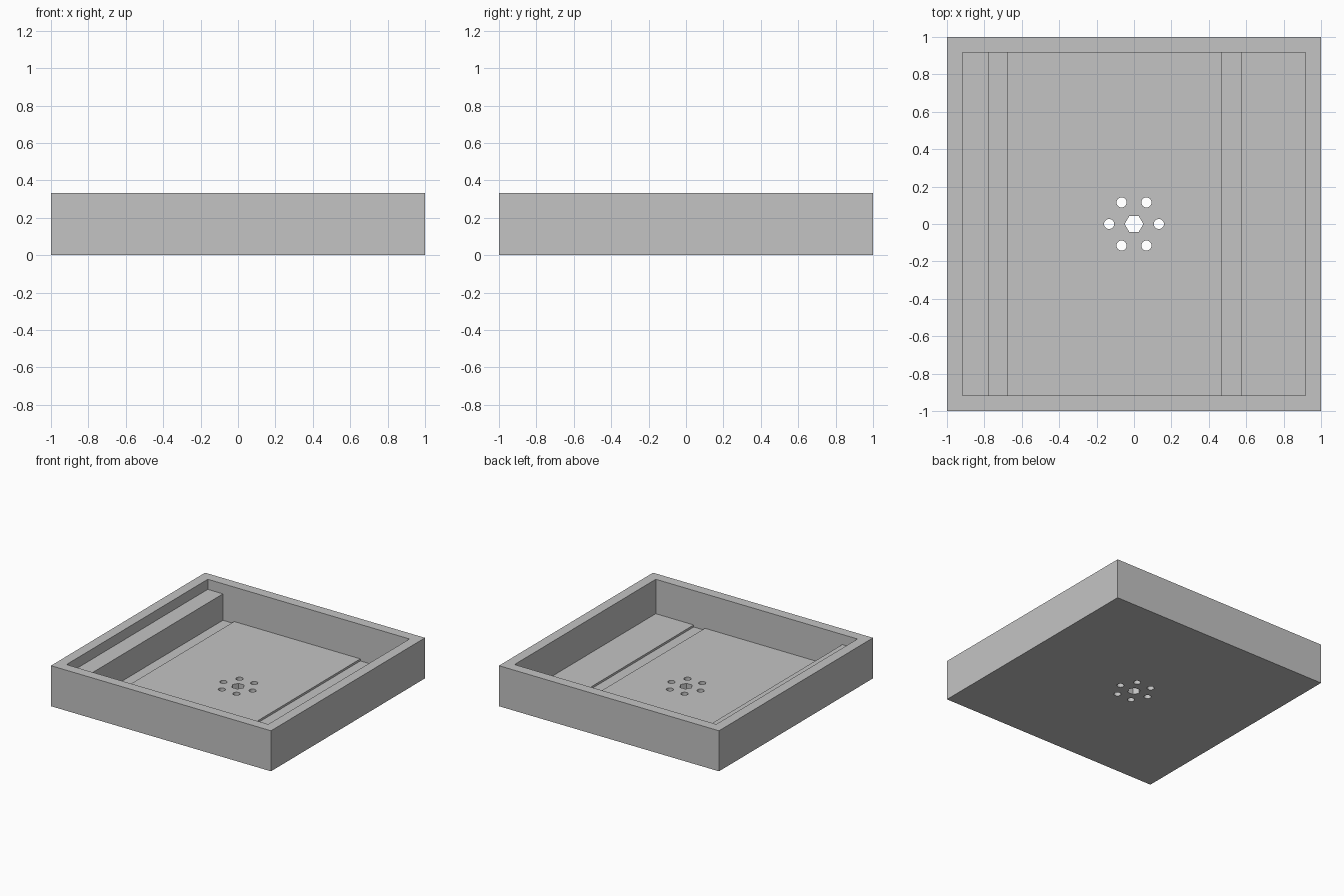
import bpy
import bmesh
import math

cube = bpy.data.objects.get("Cube")
if cube:
    bpy.data.objects.remove(cube, do_unlink=True)

HEIGHT = 0.333
INNER = 0.917      # half width of the cavity
FLOOR = 0.05       # floor height
GROOVE = 0.033     # groove bottom height
LEDGE = 0.25       # height of the raised ledge

grey = bpy.data.materials.new("light grey")
grey.use_nodes = True
grey.diffuse_color = (0.55, 0.55, 0.55, 1)
grey.node_tree.nodes["Principled BSDF"].inputs["Base Color"].default_value = grey.diffuse_color


def prism(name, outline, vector):
    """Closed solid made by extruding a flat outline along a vector."""
    bm = bmesh.new()
    face = bm.faces.new([bm.verts.new(p) for p in outline])
    ext = bmesh.ops.extrude_face_region(bm, geom=[face], use_keep_orig=True)
    verts = [g for g in ext["geom"] if isinstance(g, bmesh.types.BMVert)]
    bmesh.ops.translate(bm, verts=verts, vec=vector)
    bmesh.ops.recalc_face_normals(bm, faces=bm.faces)
    mesh = bpy.data.meshes.new(name)
    bm.to_mesh(mesh)
    bm.free()
    mesh.materials.append(grey)
    obj = bpy.data.objects.new(name, mesh)
    bpy.context.collection.objects.link(obj)
    return obj


def hole(name, x, y, radius, sides):
    """Vertical cutter through the floor."""
    ring = [(x + radius * math.cos(math.tau * i / sides),
             y + radius * math.sin(math.tau * i / sides), -0.1) for i in range(sides)]
    return prism(name, ring, (0, 0, 0.3))


# Solid outer block of the tray
tray = prism("tray", [(-1, -1, 0), (1, -1, 0), (1, 1, 0), (-1, 1, 0)], (0, 0, HEIGHT))

# Cavity section: raised ledge, groove, main floor, groove, side floor
section = [(-INNER, LEDGE), (-0.779, LEDGE), (-0.779, GROOVE), (-0.677, GROOVE),
           (-0.677, FLOOR), (0.47, FLOOR), (0.47, GROOVE), (0.572, GROOVE),
           (0.572, FLOOR), (INNER, FLOOR), (INNER, 0.5), (-INNER, 0.5)]
cutters = [prism("cavity_cutter", [(x, -INNER, z) for x, z in section], (0, 2 * INNER, 0))]

# Hexagonal centre hole with a ring of six round holes
cutters.append(hole("hex_cutter", 0, 0, 0.05, 6))
for i in range(6):
    a = math.tau * i / 6
    cutters.append(hole("round_cutter", 0.133 * math.cos(a), 0.133 * math.sin(a), 0.027, 24))

for cutter in cutters:
    cutter.hide_render = True
    mod = tray.modifiers.new(cutter.name, "BOOLEAN")
    mod.operation = "DIFFERENCE"
    mod.solver = "EXACT"
    mod.object = cutter

# Bake the cuts and drop the cutters
graph = bpy.context.evaluated_depsgraph_get()
cut_mesh = bpy.data.meshes.new_from_object(tray.evaluated_get(graph))
tray.modifiers.clear()
tray.data = cut_mesh
for cutter in cutters:
    bpy.data.objects.remove(cutter, do_unlink=True)
